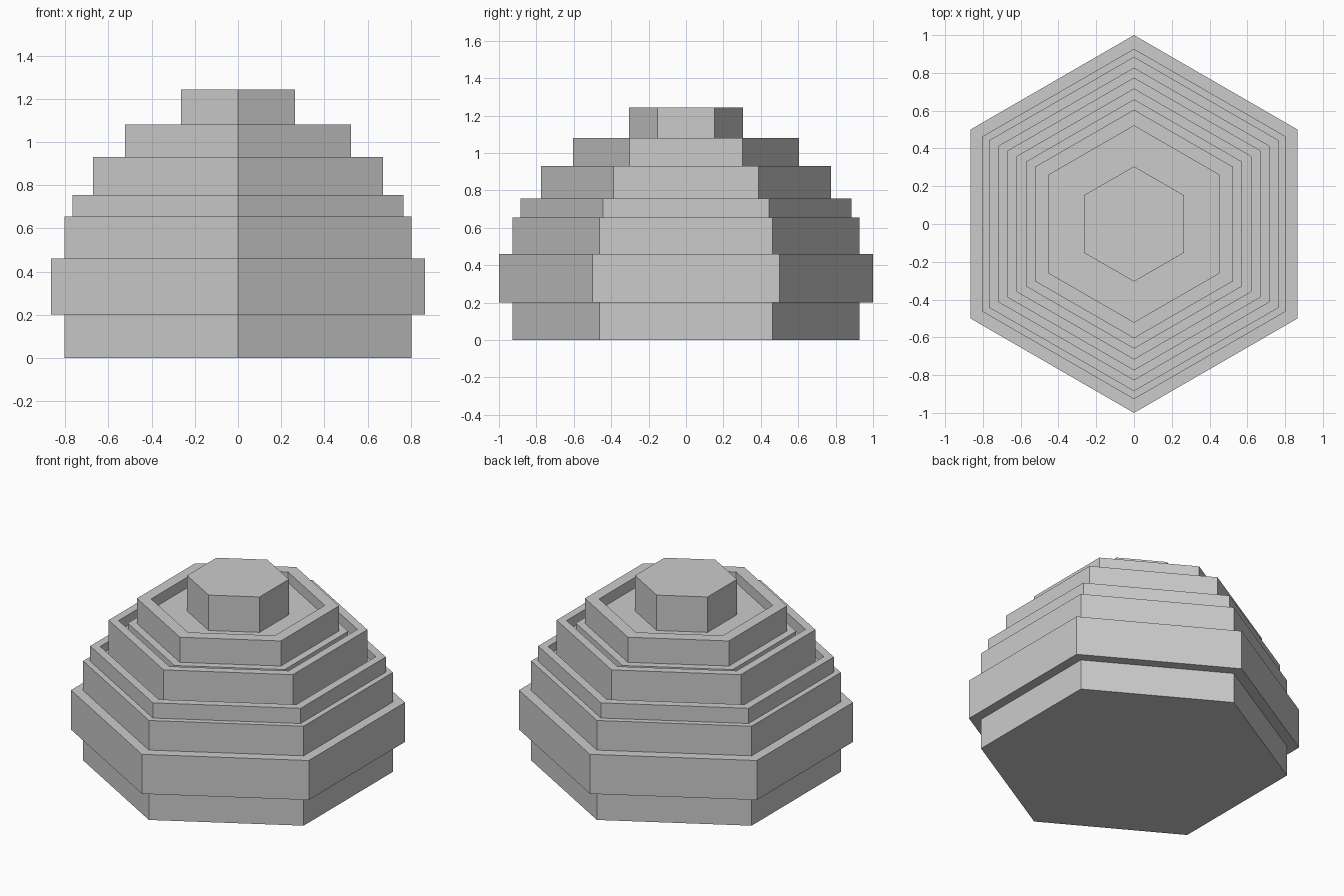
import bpy, bmesh, math

if "Cube" in bpy.data.objects:
    bpy.data.objects.remove(bpy.data.objects["Cube"])

SIDES = 6

grey = bpy.data.materials.new("light_grey")
grey.diffuse_color = (0.6, 0.6, 0.6, 1)
grey.use_nodes = True
grey.node_tree.nodes["Principled BSDF"].inputs["Base Color"].default_value = grey.diffuse_color


def tier(name, profile):
    """Sweep a (radius, height) profile around a hexagon; radius 0 closes to a cap."""
    bm = bmesh.new()
    rings = []
    for r, z in profile:
        if r > 0:
            rings.append([bm.verts.new((r * math.cos(a), r * math.sin(a), z))
                          for a in (math.pi / 2 + k * math.tau / SIDES for k in range(SIDES))])
    for lo, hi in zip(rings, rings[1:]):
        for k in range(SIDES):
            n = (k + 1) % SIDES
            bm.faces.new((lo[k], lo[n], hi[n], hi[k]))
    if profile[0][0] == 0:
        bm.faces.new(rings[0][::-1])
    if profile[-1][0] == 0:
        bm.faces.new(rings[-1])
    mesh = bpy.data.meshes.new(name)
    bm.to_mesh(mesh)
    bm.free()
    mesh.materials.append(grey)
    obj = bpy.data.objects.new(name, mesh)
    bpy.context.collection.objects.link(obj)
    return obj


# closed foot and the wide band overhanging it
tier("base", [(0, 0), (0.927, 0), (0.927, 0.2)])
tier("wide_band", [(0.927, 0.2), (1, 0.2), (1, 0.46), (0.927, 0.46)])

# plain step, then rimmed steps with a sunken groove behind each rim
tier("lower_step", [(0.927, 0.46), (0.927, 0.655), (0.885, 0.655)])
tier("thin_rim_step", [(0.885, 0.655), (0.885, 0.755), (0.825, 0.755),
                       (0.825, 0.70), (0.775, 0.70)])
tier("middle_rim_step", [(0.775, 0.70), (0.775, 0.93), (0.715, 0.93),
                         (0.715, 0.86), (0.66, 0.86)])
tier("inner_ledge", [(0.66, 0.86), (0.66, 0.915), (0.605, 0.915)])
tier("upper_rim_step", [(0.605, 0.915), (0.605, 1.08), (0.52, 1.08),
                        (0.52, 1.01), (0.305, 1.01)])

# solid hexagonal cap rising from the sunken floor
tier("top_post", [(0.305, 1.01), (0.305, 1.243), (0, 1.243)])
